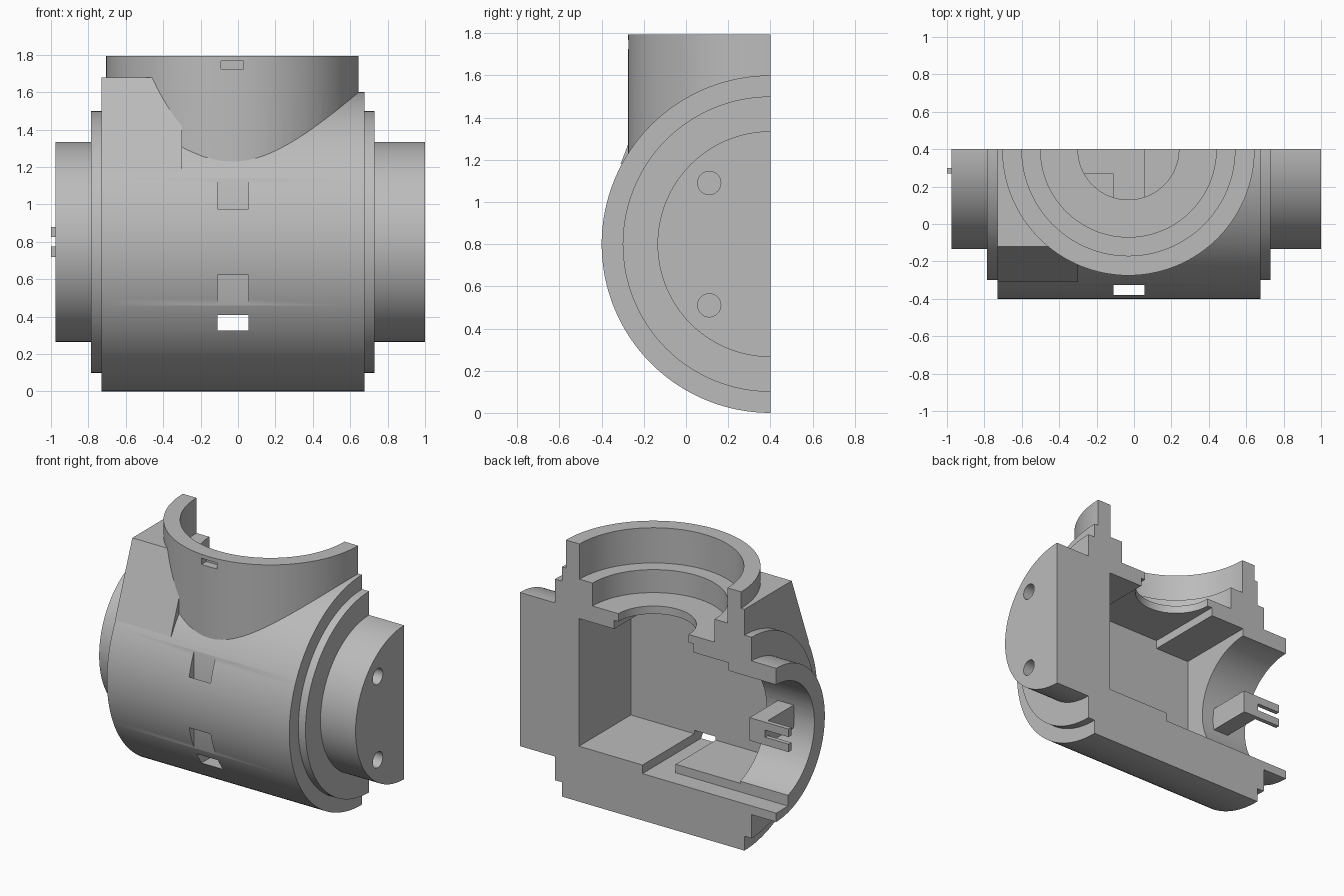
import bpy, bmesh, math
from mathutils import Matrix, Vector

old = bpy.data.objects.get("Cube")
if old:
    bpy.data.objects.remove(old, do_unlink=True)

grey = bpy.data.materials.new("plain grey")
grey.use_nodes = True
GREY = (0.5, 0.5, 0.5, 1)
grey.diffuse_color = GREY
grey.node_tree.nodes["Principled BSDF"].inputs["Base Color"].default_value = GREY

CUT = 0.4      # y of the flat section plane and of both axes
MID = 0.8      # height of the horizontal axis
NECK_X = -0.03


def finish(name, bm):
    bmesh.ops.recalc_face_normals(bm, faces=bm.faces)
    mesh = bpy.data.meshes.new(name)
    bm.to_mesh(mesh)
    bm.free()
    mesh.materials.append(grey)
    ob = bpy.data.objects.new(name, mesh)
    bpy.context.collection.objects.link(ob)
    return ob


def box(name, x, y, z):
    bm = bmesh.new()
    bmesh.ops.create_cube(bm, size=1)
    for v in bm.verts:
        v.co = [r[0] if c < 0 else r[1] for c, r in zip(v.co, (x, y, z))]
    return finish(name, bm)


def lathe(name, profile, matrix, steps=128):
    """Turn (distance along axis, radius) pairs around local z."""
    bm = bmesh.new()
    pts = [(profile[0][0], 0), *profile, (profile[-1][0], 0)]
    verts = [bm.verts.new((r, 0, t)) for t, r in pts]
    edges = [bm.edges.new(pair) for pair in zip(verts, verts[1:])]
    bmesh.ops.spin(bm, geom=verts + edges, cent=(0, 0, 0), axis=(0, 0, 1),
                   angle=math.tau, steps=steps)
    bmesh.ops.remove_doubles(bm, verts=bm.verts, dist=1e-5)
    bm.transform(matrix)
    return finish(name, bm)


def prism(name, outline, x0, x1):
    """Extrude a (y, z) outline along x."""
    bm = bmesh.new()
    face = bm.faces.new([bm.verts.new((x0, y, z)) for y, z in outline])
    out = bmesh.ops.extrude_face_region(bm, geom=[face])
    bmesh.ops.translate(bm, vec=(x1 - x0, 0, 0),
                        verts=[g for g in out["geom"] if isinstance(g, bmesh.types.BMVert)])
    return finish(name, bm)


def boolean(target, tool, operation):
    tool.hide_render = True
    mod = target.modifiers.new("bool", "BOOLEAN")
    mod.operation, mod.object, mod.solver = operation, tool, "EXACT"
    bpy.context.view_layer.objects.active = target
    bpy.ops.object.modifier_apply(modifier=mod.name)
    bpy.data.objects.remove(tool, do_unlink=True)


def smooth(ob):
    bpy.ops.object.select_all(action="DESELECT")
    ob.select_set(True)
    bpy.context.view_layer.objects.active = ob
    bpy.ops.object.shade_smooth_by_angle(angle=math.radians(30))


along_x = Matrix.Translation((0, CUT, MID)) @ Matrix.Rotation(math.pi / 2, 4, "Y")
upright = Matrix.Translation((NECK_X, CUT, 0))

# Stepped barrel with flanges and end hubs
housing = lathe("housing", [(-0.975, 0.535), (-0.785, 0.535), (-0.785, 0.7), (-0.73, 0.7),
                            (-0.73, 0.8), (0.675, 0.8), (0.675, 0.7), (0.73, 0.7),
                            (0.73, 0.535), (1.0, 0.535)], along_x)

# Shoulder block beside the neck, and the neck itself
shoulder = prism("shoulder", [(0.6, 1.68), (-0.12, 1.68), (-0.31, 1.18), (0.6, 1.18)], -0.73, -0.3)
boolean(housing, shoulder, "UNION")
boolean(housing, lathe("neck", [(MID, 0.675), (1.795, 0.675)], upright), "UNION")

# Chamber, ceiling pocket, through slot, floor channel, strap slot, neck notch
SLOT = (-0.11, 0.055)
cutters = [
    box("chamber", (-0.607, 0.544), (-0.17, 0.6), (0.386, 1.275)),
    box("ceiling_pocket", (-0.337, 0.273), (-0.17, 0.6), (1.2, 1.335)),
    box("through_slot", SLOT, (-0.6, 0.6), (0.326, 0.41)),
    box("floor_channel", (-1.2, SLOT[1]), (0.27, 0.6), (0.326, 0.5)),
    box("strap_slot", SLOT, (-0.38, -0.325), (0.2, 1.4)),
    box("neck_notch", (-0.09, 0.03), (-0.4, -0.22), (1.725, 1.768)),
    # Open end bore and stepped neck bore
    lathe("end_bore", [(-1.2, 0.42), (-0.55, 0.42)], along_x),
    lathe("neck_bore", [(1.2, 0.27), (1.39, 0.27), (1.39, 0.47), (1.55, 0.47),
                        (1.55, 0.57), (2.0, 0.57)], upright),
]
# Two blind pin holes in the closed end
for z in (0.51, 1.09):
    place = Matrix.Translation((0, 0.11, z)) @ Matrix.Rotation(math.pi / 2, 4, "Y")
    cutters.append(lathe("pin_hole", [(0.8, 0.055), (1.2, 0.055)], place, 32))
# Flat section plane
cutters.append(box("section", (-2, 2), (CUT, 2), (-1, 3)))
for tool in cutters:
    boolean(housing, tool, "DIFFERENCE")
smooth(housing)

# Forked bracket inside the open end
HEIGHT = (0.72, 0.88)
box("bracket_arm", (-0.82, -0.7), (-0.06, 0.27), HEIGHT)
fork = box("bracket_fork", (-1.0, -0.7), (0.27, 0.3), HEIGHT)
boolean(fork, box("fork_slot", (-1.2, -0.82), (0.2, 0.5), (0.775, 0.825)), "DIFFERENCE")
